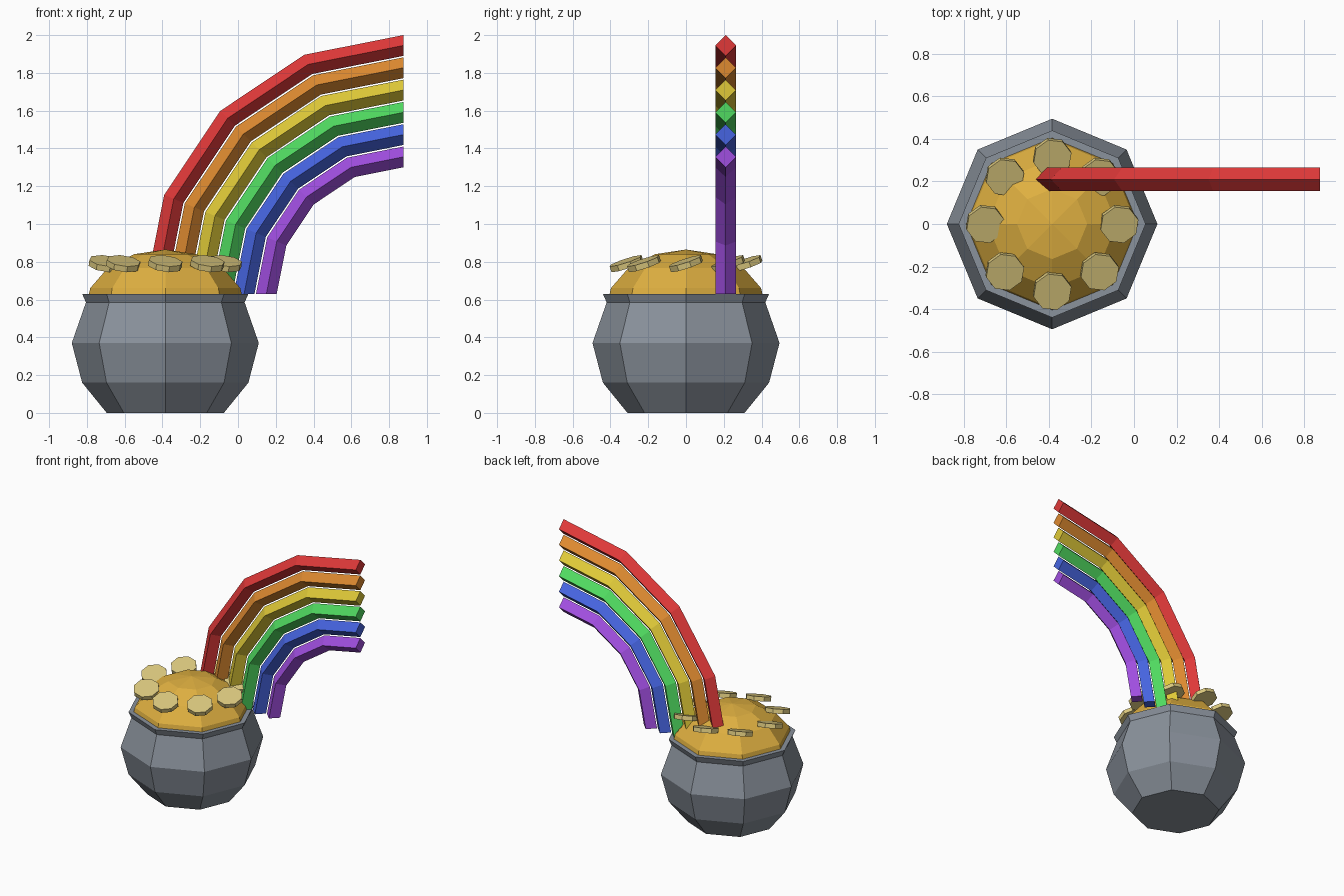
import bpy, bmesh
from math import sin, cos, pi
from mathutils import Matrix, Vector

cube = bpy.data.objects.get("Cube")
if cube:
    bpy.data.objects.remove(cube, do_unlink=True)


def material(name, rgb):
    """Flat material from 0-255 display colour, stored as linear values."""
    lin = [((c / 255 + 0.055) / 1.055) ** 2.4 for c in rgb] + [1.0]
    mat = bpy.data.materials.new(name)
    mat.use_nodes = True
    mat.diffuse_color = lin
    mat.node_tree.nodes["Principled BSDF"].inputs["Base Color"].default_value = lin
    return mat


def finish(bm, name, mat):
    bmesh.ops.recalc_face_normals(bm, faces=bm.faces)
    mesh = bpy.data.meshes.new(name)
    bm.to_mesh(mesh)
    bm.free()
    mesh.materials.append(mat)
    obj = bpy.data.objects.new(name, mesh)
    bpy.context.collection.objects.link(obj)
    return obj


def skin(bm, rings):
    """Join successive closed rings of points and cap both ends."""
    loops = [[bm.verts.new(p) for p in ring] for ring in rings]
    for a, b in zip(loops, loops[1:]):
        for i in range(len(a)):
            j = (i + 1) % len(a)
            bm.faces.new((a[i], a[j], b[j], b[i]))
    bm.faces.new(loops[0])
    bm.faces.new(loops[-1])


def lathe(name, profile, mat, sides=8):
    bm = bmesh.new()
    skin(bm, [[(POT_X + r * cos(2 * pi * i / sides), r * sin(2 * pi * i / sides), z)
               for i in range(sides)] for r, z in profile])
    bmesh.ops.remove_doubles(bm, verts=bm.verts, dist=0.002)
    return finish(bm, name, mat)


POT_X = -0.385
iron = material("iron grey", (138, 146, 156))
gold = material("gold", (222, 175, 64))
pale_gold = material("pale gold", (218, 199, 125))

# Pot with flared rim and a shallow recess for the treasure
lathe("pot", [(0.31, 0), (0.44, 0.16), (0.495, 0.37), (0.42, 0.585),
              (0.44, 0.63), (0.395, 0.63), (0.39, 0.605)], iron)

# Faceted mound of gold
lathe("gold_mound", [(0.41, 0.607), (0.397, 0.661), (0.304, 0.768),
                     (0.165, 0.84), (0.0005, 0.865)], gold)

# Ring of tilted coins
tilt = Vector((0, 0, 1)).rotation_difference(Vector((0.13, -0.33, 1))).to_matrix().to_4x4()
for k in range(8):
    a = k * pi / 4
    bm = bmesh.new()
    place = Matrix.Translation((POT_X + 0.315 * cos(a), 0.315 * sin(a), 0.79))
    bmesh.ops.create_cone(bm, cap_ends=True, segments=8, radius1=0.092,
                          radius2=0.092, depth=0.032,
                          matrix=place @ tilt @ Matrix.Rotation(0.25, 4, "Z"))
    finish(bm, f"coin_{k + 1}", pale_gold)

# Rainbow: concentric quarter arcs with a diamond cross-section
bands = {"red": (224, 57, 57), "orange": (222, 138, 48), "yellow": (224, 202, 56),
         "green": (80, 218, 96), "blue": (70, 100, 224), "purple": (160, 78, 224)}
ARC_X, ARC_Y, ARC_Z, HALF = 0.875, 0.21, 0.63, 0.055
for k, (colour, rgb) in enumerate(bands.items()):
    radius = 1.315 - 0.118 * k
    section = [(radius + HALF, 0), (radius, HALF), (radius - HALF, 0), (radius, -HALF)]
    bm = bmesh.new()
    skin(bm, [[(ARC_X - r * cos(s * pi / 8), ARC_Y + y, ARC_Z + r * sin(s * pi / 8))
               for r, y in section] for s in range(5)])
    finish(bm, f"{colour}_band", material(colour, rgb))
